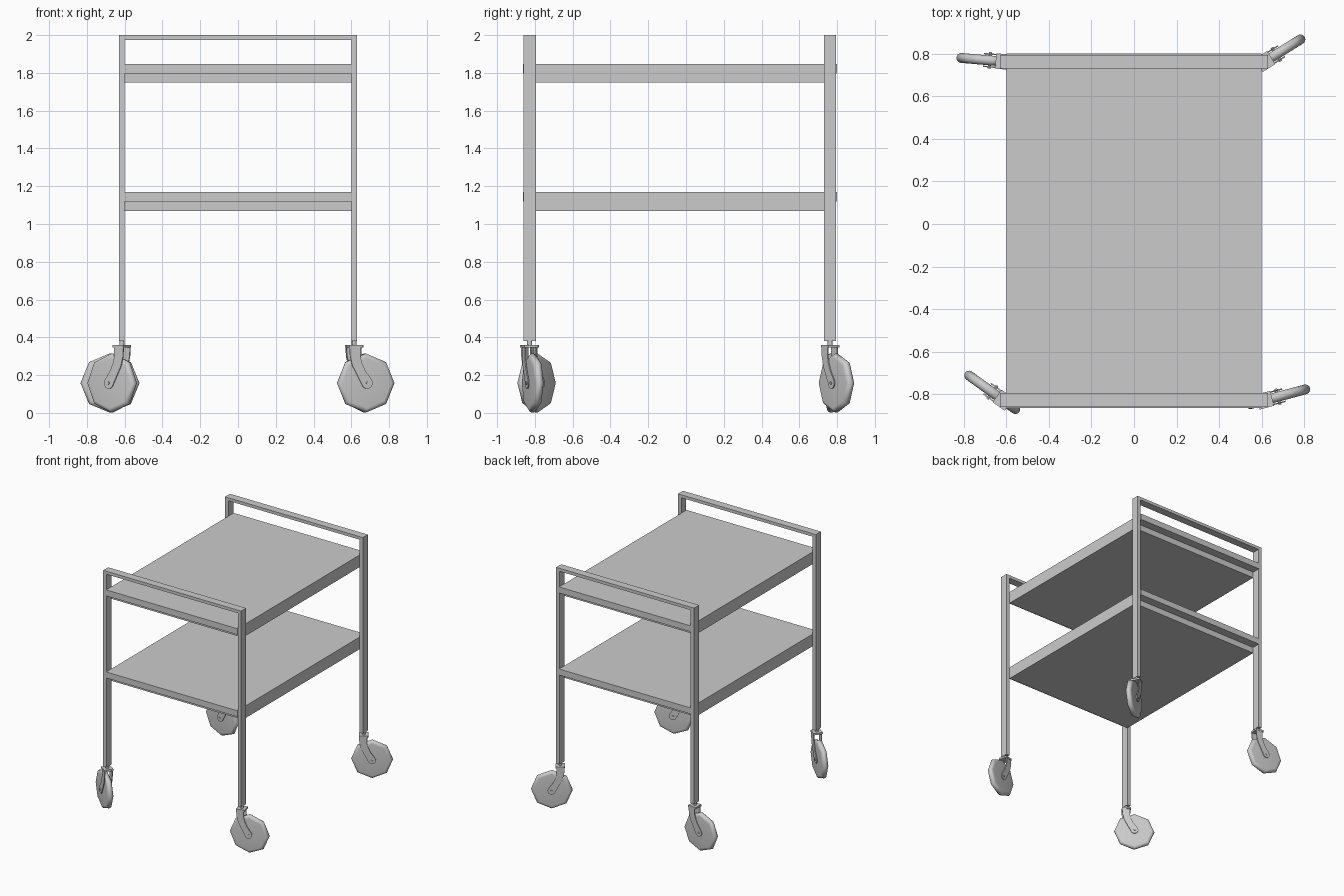
import bpy, bmesh
from math import radians, cos, sin, pi
from mathutils import Matrix, Vector

if "Cube" in bpy.data.objects:
    bpy.data.objects.remove(bpy.data.objects["Cube"])


def make_object(name, bm, matrix=None, smooth=None):
    bmesh.ops.recalc_face_normals(bm, faces=bm.faces)
    mesh = bpy.data.meshes.new(name)
    bm.to_mesh(mesh)
    bm.free()
    ob = bpy.data.objects.new(name, mesh)
    bpy.context.collection.objects.link(ob)
    if matrix:
        ob.matrix_world = matrix
    if smooth:
        bpy.ops.object.select_all(action='DESELECT')
        ob.select_set(True)
        bpy.context.view_layer.objects.active = ob
        bpy.ops.object.shade_smooth_by_angle(angle=radians(smooth))
    return ob


def box(name, lo, hi, matrix=None):
    lo, hi = Vector(lo), Vector(hi)
    bm = bmesh.new()
    bmesh.ops.create_cube(bm, size=1, matrix=Matrix.Translation((lo + hi) / 2)
                          @ Matrix.Diagonal((*(hi - lo), 1)))
    return make_object(name, bm, matrix)


def cylinder(name, radius, depth, place, sides=12):
    bm = bmesh.new()
    bmesh.ops.create_cone(bm, cap_ends=True, segments=sides, radius1=radius,
                          radius2=radius, depth=depth)
    return make_object(name, bm, place, smooth=40)


def prism_y(name, outline, y0, y1, matrix):
    """Extrude an x-z outline along y."""
    bm = bmesh.new()
    face = bm.faces.new([bm.verts.new((x, y0, z)) for x, z in outline])
    ext = bmesh.ops.extrude_face_region(bm, geom=[face])
    verts = [g for g in ext['geom'] if isinstance(g, bmesh.types.BMVert)]
    bmesh.ops.translate(bm, verts=verts, vec=(0, y1 - y0, 0))
    return make_object(name, bm, matrix, smooth=35)


def lathe_y(name, profile, sides, matrix):
    """Spin (radius, y) points round the y axis; ends are capped."""
    bm = bmesh.new()
    rings = [[bm.verts.new((r * cos(2 * pi * i / sides), y, r * sin(2 * pi * i / sides)))
              for i in range(sides)] for r, y in profile]
    for a, b in zip(rings, rings[1:]):
        for i in range(sides):
            j = (i + 1) % sides
            bm.faces.new((a[i], a[j], b[j], b[i]))
    bm.faces.new(rings[0])
    bm.faces.new(rings[-1])
    return make_object(name, bm, matrix, smooth=50)


# End frames: two legs and a top handle rail each
for end, y0, y1 in (("front", -0.86, -0.795), ("back", 0.73, 0.795)):
    for side, x0, x1 in (("left", -0.63, -0.60), ("right", 0.60, 0.63)):
        box(f"{end}_{side}_leg", (x0, y0, 0.38), (x1, y1, 2.0))
    box(f"{end}_handle_rail", (-0.60, y0, 1.975), (0.60, y1, 2.0))

# Shelves with a lip bar at each end
for level, top in (("upper", 1.848), ("lower", 1.17)):
    box(f"{level}_shelf", (-0.60, -0.795, top - 0.1), (0.60, 0.73, top))
    box(f"{level}_front_bar", (-0.60, -0.864, top - 0.05), (0.60, -0.795, top))
    box(f"{level}_back_bar", (-0.60, 0.73, top - 0.05), (0.60, 0.80, top))

# Caster shapes, in local space with the wheel trailing towards +x
R, AXLE = 0.157, Vector((0.063, 0, 0.158))
tyre = [(R - 0.024 * (1 - cos(a)), 0.023 * sin(a))
        for a in (radians(d) for d in range(-90, 91, 18))]
wheel_profile = [(0.02, -0.022), *tyre, (0.02, 0.022)]
arm = [(-0.034, 0.355), (-0.031, 0.30), (-0.018, 0.25), (0.008, 0.20), (0.036, 0.147)]
arm += [(AXLE.x + 0.03 * cos(radians(d)), AXLE.z + 0.03 * sin(radians(d)))
        for d in range(220, 396, 25)]
arm += [(0.052, 0.225), (0.034, 0.265), (0.026, 0.30), (0.026, 0.355)]

# Four swivelled casters
for name, x, y, angle in (("front_right", 0.615, -0.828, 15),
                          ("front_left", -0.615, -0.828, 144),
                          ("back_right", 0.615, 0.763, 32),
                          ("back_left", -0.615, 0.763, 175)):
    m = Matrix.Translation((x, y, 0)) @ Matrix.Rotation(radians(angle), 4, 'Z')
    hub = m @ Matrix.Translation(AXLE)
    lathe_y(f"{name}_wheel", wheel_profile, 8, hub)
    cylinder(f"{name}_axle", 0.007, 0.078, hub @ Matrix.Rotation(pi / 2, 4, 'X'))
    for s in (-1, 1):
        prism_y(f"{name}_fork_arm", arm, s * 0.027, s * 0.033, m)
    box(f"{name}_fork_plate", (-0.035, -0.036, 0.345), (0.035, 0.036, 0.36), m)
    cylinder(f"{name}_stem", 0.013, 0.05, m @ Matrix.Translation((0, 0, 0.37)))
